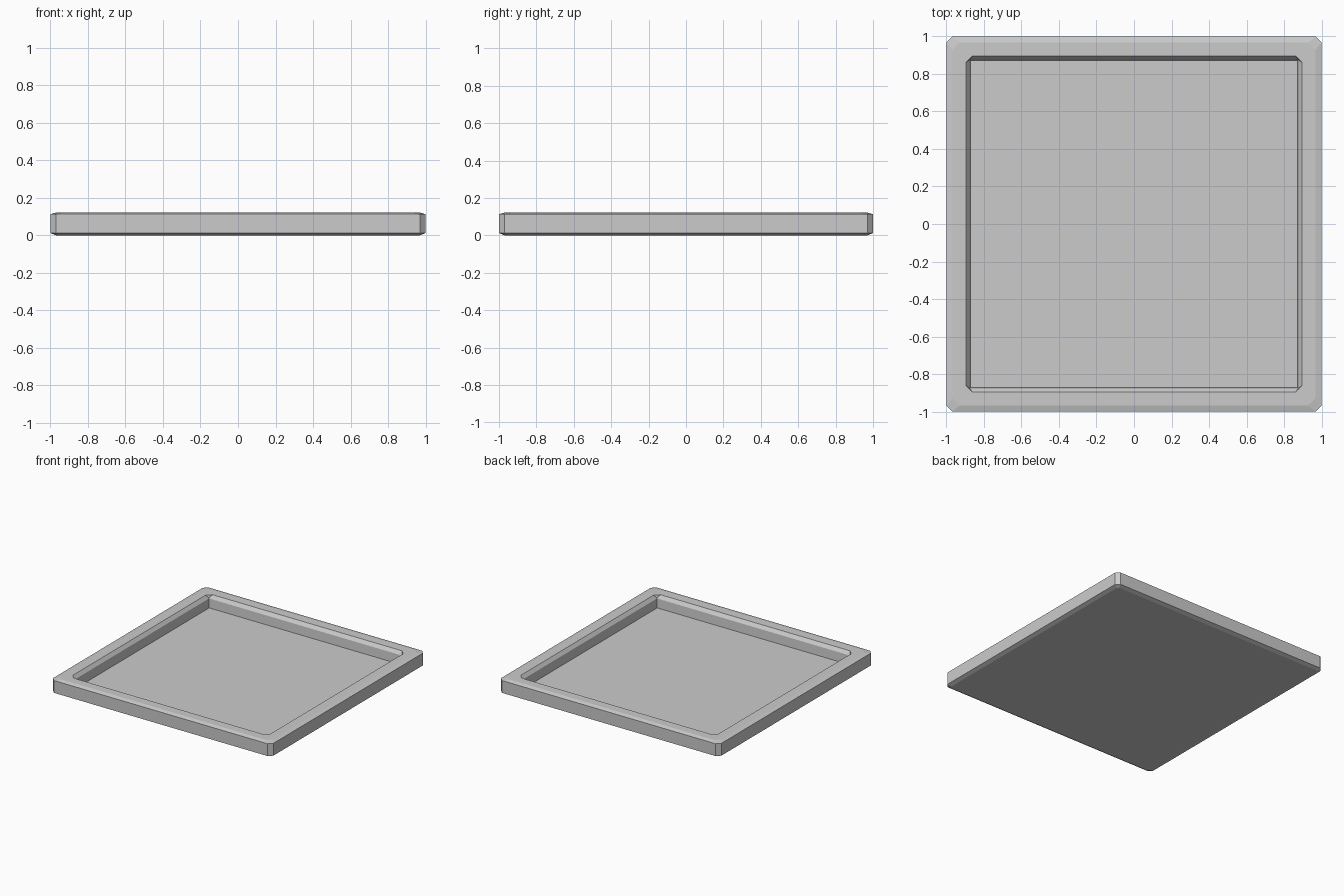
import bpy, bmesh

if "Cube" in bpy.data.objects:
    bpy.data.objects.remove(bpy.data.objects["Cube"])

TOP, LOW, FLOOR = 0.122, 0.113, 0.02

mat = bpy.data.materials.new("plain grey")
mat.diffuse_color = (0.6, 0.6, 0.6, 1)
mat.use_nodes = True
mat.node_tree.nodes["Principled BSDF"].inputs["Base Color"].default_value = mat.diffuse_color

bm = bmesh.new()
SIGNS = [(1, 1), (-1, 1), (-1, -1), (1, -1)]


def ring8(r, cut, z):
    """Square ring with cut corners, counter-clockwise."""
    out = []
    for i, (sx, sy) in enumerate(SIGNS):
        pair = [(sx * r, sy * (r - cut)), (sx * (r - cut), sy * r)]
        if i % 2:
            pair.reverse()
        out += [bm.verts.new((x, y, z)) for x, y in pair]
    return out


def ring4(r, z):
    return [bm.verts.new((sx * r, sy * r, z)) for sx, sy in SIGNS]


def bridge(a, b):
    n = len(a)
    for i in range(n):
        j = (i + 1) % n
        bm.faces.new((a[i], a[j], b[j], b[i]))


# outer shell: chamfered base, side wall, chamfered rim
base = ring8(0.97, 0.012, 0)
side_low = ring8(1.0, 0.03, 0.012)
side_top = ring8(1.0, 0.03, LOW)
rim_out = ring8(0.968, 0.04, TOP)
rim_in = ring8(0.897, 0.036, TOP)
bm.faces.new(base[::-1])
for a, b in ((base, side_low), (side_low, side_top), (side_top, rim_out), (rim_out, rim_in)):
    bridge(a, b)

# recess: sloped walls with small corner facets, flat floor
mid = ring4(0.876, 0.095)
floor = ring4(0.872, FLOOR)
for i in range(4):
    j = (i + 1) % 4
    bm.faces.new((rim_in[2 * i], rim_in[2 * i + 1], mid[i]))
    bm.faces.new((rim_in[2 * i + 1], rim_in[2 * j], mid[j], mid[i]))
    bm.faces.new((mid[i], mid[j], floor[j], floor[i]))
bm.faces.new(floor)
bmesh.ops.recalc_face_normals(bm, faces=bm.faces)

me = bpy.data.meshes.new("tray")
bm.to_mesh(me)
bm.free()
tray = bpy.data.objects.new("tray", me)
bpy.context.collection.objects.link(tray)
me.materials.append(mat)
